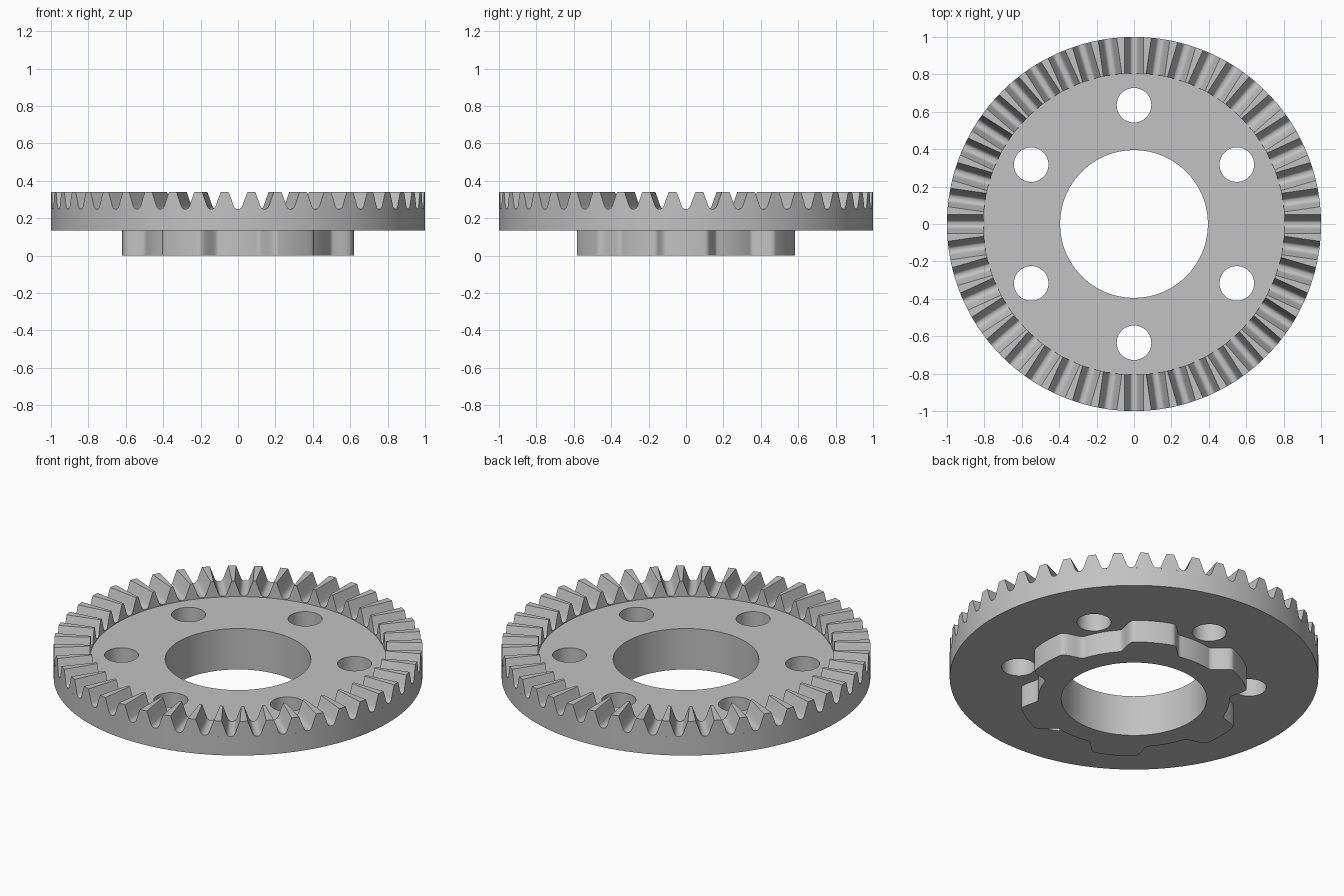
import bpy, bmesh
from math import sin, cos, asin, pi, radians, tau

if "Cube" in bpy.data.objects:
    bpy.data.objects.remove(bpy.data.objects["Cube"])

TEETH = 44
PLATE_BOTTOM, PLATE_TOP = 0.135, 0.245
BORE = 0.395

steel = bpy.data.materials.new("light_grey_metal")
steel.use_nodes = True
GREY = (0.54, 0.54, 0.54, 1)
steel.diffuse_color = GREY
steel.node_tree.nodes["Principled BSDF"].inputs["Base Color"].default_value = GREY


def finish(name, bm):
    bmesh.ops.recalc_face_normals(bm, faces=bm.faces)
    mesh = bpy.data.meshes.new(name)
    bm.to_mesh(mesh)
    bm.free()
    mesh.materials.append(steel)
    obj = bpy.data.objects.new(name, mesh)
    bpy.context.collection.objects.link(obj)
    bpy.ops.object.select_all(action='DESELECT')
    obj.select_set(True)
    bpy.context.view_layer.objects.active = obj
    bpy.ops.object.shade_smooth_by_angle(angle=radians(35))
    return obj


def circle(r, n, cx=0, cy=0):
    return [(cx + r * cos(tau * i / n), cy + r * sin(tau * i / n)) for i in range(n)]


def slab(name, outlines, z0, z1, capped=True):
    """Extrude an outline with holes from z0 to z1."""
    bm = bmesh.new()
    for pts in outlines:
        vs = [bm.verts.new((x, y, z0)) for x, y in pts]
        for a, b in zip(vs, vs[1:] + vs[:1]):
            bm.edges.new((a, b))
    bmesh.ops.triangle_fill(bm, edges=bm.edges[:], use_beauty=True)
    base = bm.faces[:]
    top = bmesh.ops.extrude_face_region(bm, geom=base, use_keep_orig=True)["geom"]
    bmesh.ops.translate(bm, verts=[v for v in top if isinstance(v, bmesh.types.BMVert)],
                        vec=(0, 0, z1 - z0))
    if not capped:
        caps = [f for f in top if isinstance(f, bmesh.types.BMFace)]
        bmesh.ops.delete(bm, geom=caps, context='FACES_ONLY')
    return finish(name, bm)


# Plate with central bore and six bolt holes
holes = [circle(0.0925, 48, 0.635 * cos(a), 0.635 * sin(a))
         for a in (radians(30 + 60 * k) for k in range(6))]
slab("plate", [circle(1, TEETH * 6), circle(BORE, 128)] + holes, PLATE_BOTTOM, PLATE_TOP)


# Six-lobed hub below the plate, relieved around the bolt holes
def hub_radius(deg):
    off = abs((deg + 30) % 60 - 30)
    t = min(max((off - 10) / 8.5, 0), 1)
    return 0.62 - 0.10 * t * t * (3 - 2 * t)


hub = [(hub_radius(d) * cos(radians(d)), hub_radius(d) * sin(radians(d))) for d in range(360)]
slab("hub", [hub, circle(BORE, 128)], 0, PLATE_BOTTOM, capped=False)

# Tooth ring: straight gaps of constant width leave teeth that narrow inward
half_gap = [(0.05, 0.34), (0.036, 0.302), (0.024, 0.267), (0.017, 0.255), (0.009, 0.25)]
gap = [(-x, z) for x, z in half_gap] + half_gap[::-1]


def tooth_loop(bm, r, flat_z=None):
    loop = []
    for k in range(TEETH):
        for x, z in gap:
            a = tau * k / TEETH + asin(x / r)
            loop.append(bm.verts.new((r * cos(a), r * sin(a), z if flat_z is None else flat_z)))
    return loop


bm = bmesh.new()
loops = [tooth_loop(bm, 1, PLATE_TOP), tooth_loop(bm, 1),
         tooth_loop(bm, 0.805), tooth_loop(bm, 0.805, PLATE_TOP)]
for lo, hi in zip(loops, loops[1:]):
    for i in range(len(lo)):
        j = (i + 1) % len(lo)
        bm.faces.new((lo[i], lo[j], hi[j], hi[i]))
finish("tooth_ring", bm)
